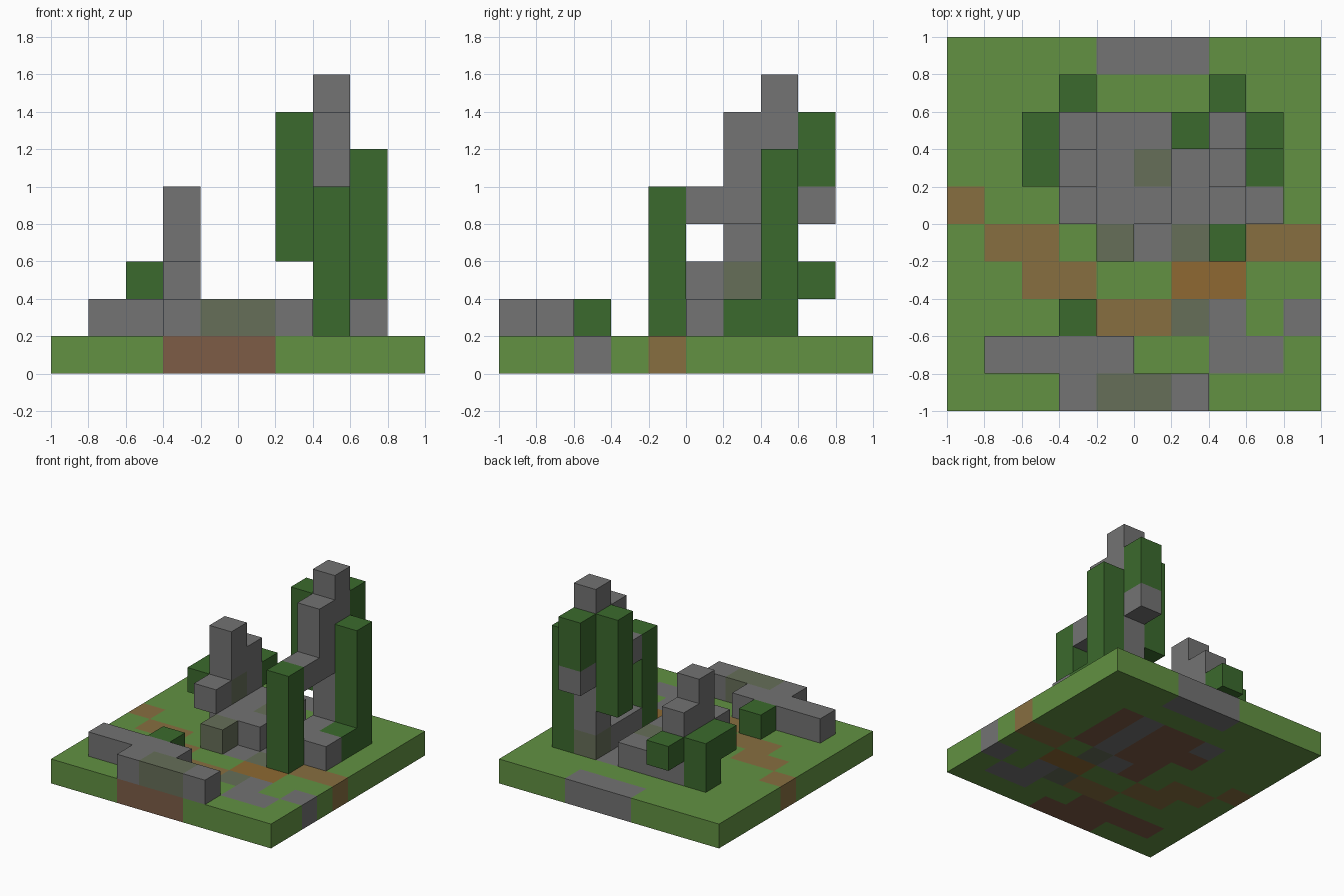
import bpy
import bmesh
from mathutils import Vector

cube = bpy.data.objects.get("Cube")
if cube:
    bpy.data.objects.remove(cube, do_unlink=True)

CELL = 0.2
HALF = 5  # half the number of blocks along one side


def material(name, red, green, blue):
    """Flat colour from 8-bit display values, stored as linear."""
    linear = [((c / 255 + 0.055) / 1.055) ** 2.4 for c in (red, green, blue)] + [1.0]
    mat = bpy.data.materials.new(name)
    mat.use_nodes = True
    mat.diffuse_color = linear
    bsdf = mat.node_tree.nodes["Principled BSDF"]
    bsdf.inputs["Base Color"].default_value = linear
    bsdf.inputs["Roughness"].default_value = 1.0
    return mat


MATS = {
    "grass": material("grass_green", 98, 145, 66),
    "leaf": material("leaf_green", 59, 106, 45),
    "stone": material("stone_grey", 115, 115, 115),
    "moss": material("mossy_stone", 102, 110, 88),
    "path": material("path_brown", 135, 111, 64),
    "clay": material("path_orange", 142, 105, 50),
    "dirt": material("dirt_brown", 125, 92, 70),
}

blocks = {}  # block position -> (part name, colour)


def fill(part, colour, xs, ys, zs=0):
    """Fill a run of blocks; each range is one index or a (first, last) pair."""
    spans = [range(s, s + 1) if isinstance(s, int) else range(s[0], s[1] + 1)
             for s in (xs, ys, zs)]
    for i in spans[0]:
        for j in spans[1]:
            for k in spans[2]:
                blocks[i, j, k] = (part, colour)


# Ground slab: grass with soil under the ruins
fill("ground", "grass", (0, 9), (0, 9))
fill("ground", "dirt", (3, 5), 0)
fill("ground", "dirt", (1, 4), 1)
fill("ground", "dirt", (4, 5), (5, 7))
fill("ground", "dirt", 3, 6)
fill("ground", "dirt", 4, 4)
fill("ground", "dirt", 7, (5, 7))

# Winding path across the ground
fill("ground", "path", 0, 5)
fill("ground", "path", (1, 2), 4)
fill("ground", "path", (2, 3), 3)
fill("ground", "path", (4, 5), 2)
fill("ground", "clay", (6, 7), 3)
fill("ground", "path", (8, 9), 4)

# Paving stones set into the ground
fill("ground", "stone", (4, 6), 9)
fill("ground", "stone", 6, (5, 7))
fill("ground", "stone", 3, 7)
fill("ground", "stone", 5, 4)
fill("ground", "moss", 6, 4)
fill("ground", "moss", 6, 2)
fill("ground", "stone", 7, 2)
fill("ground", "stone", 9, 2)
fill("ground", "stone", (7, 8), 1)

# Broken wall along the front
fill("front_wall", "stone", (1, 4), 1, 1)
fill("front_wall", "stone", (3, 6), 0, 1)
fill("front_wall", "moss", (4, 5), 0, 1)
fill("front_bush", "leaf", 3, 2, 1)

# Raised floor of the ruin
fill("ruin_floor", "stone", (4, 5), (5, 7), 1)
fill("ruin_floor", "moss", 5, 6, 1)
fill("ruin_floor", "moss", 4, 4, 1)

# Short tower with bushes behind it
fill("short_tower", "stone", 3, 7, (1, 3))
fill("short_tower", "stone", 3, 6, (1, 4))
fill("short_tower", "moss", 3, 6, 2)
fill("short_tower", "stone", 3, 5, 2)
fill("short_tower_leaves", "leaf", 2, 7, (1, 2))
fill("short_tower_leaves", "leaf", 2, 6, 2)
fill("short_tower_leaves", "leaf", 3, 8, 2)

# Tall tower with a broken arch
fill("tall_tower", "stone", 7, 7, (1, 7))
fill("tall_tower", "moss", 7, 7, 1)
fill("tall_tower", "stone", 7, 6, (4, 6))
fill("tall_tower", "stone", 7, 5, 4)
fill("tall_tower", "stone", 7, 8, 4)
fill("tower_footing", "stone", 7, (5, 6), 1)
fill("tower_footing", "stone", 8, 5, 1)

# Vines growing on the tall tower
fill("front_vine", "leaf", 7, 4, (1, 4))
fill("side_vine", "leaf", 8, 7, (1, 5))
fill("side_vine", "leaf", 8, 6, 1)
fill("hanging_vine", "leaf", 6, 7, (3, 6))
fill("back_vine", "leaf", 7, 8, (5, 6))


def build_part(part):
    """Mesh the outer faces of all blocks of one part."""
    bm = bmesh.new()
    names = []
    for cell, (owner, colour) in blocks.items():
        if owner != part:
            continue
        if colour not in names:
            names.append(colour)
        centre = Vector(cell) + Vector((0.5 - HALF, 0.5 - HALF, 0.5))
        for axis in range(3):
            for sign in (-1, 1):
                beside = list(cell)
                beside[axis] += sign
                if tuple(beside) in blocks:
                    continue
                normal, u, v = Vector(), Vector(), Vector()
                normal[axis] = sign / 2
                u[(axis + 1) % 3] = 0.5
                v[(axis + 2) % 3] = sign / 2
                corners = (-u - v, u - v, u + v, v - u)
                face = bm.faces.new([bm.verts.new((centre + normal + c) * CELL)
                                     for c in corners])
                face.material_index = names.index(colour)
    bmesh.ops.remove_doubles(bm, verts=bm.verts, dist=0.001)
    mesh = bpy.data.meshes.new(part)
    bm.to_mesh(mesh)
    bm.free()
    for name in names:
        mesh.materials.append(MATS[name])
    bpy.context.scene.collection.objects.link(bpy.data.objects.new(part, mesh))


for part_name in dict.fromkeys(owner for owner, _ in blocks.values()):
    build_part(part_name)
